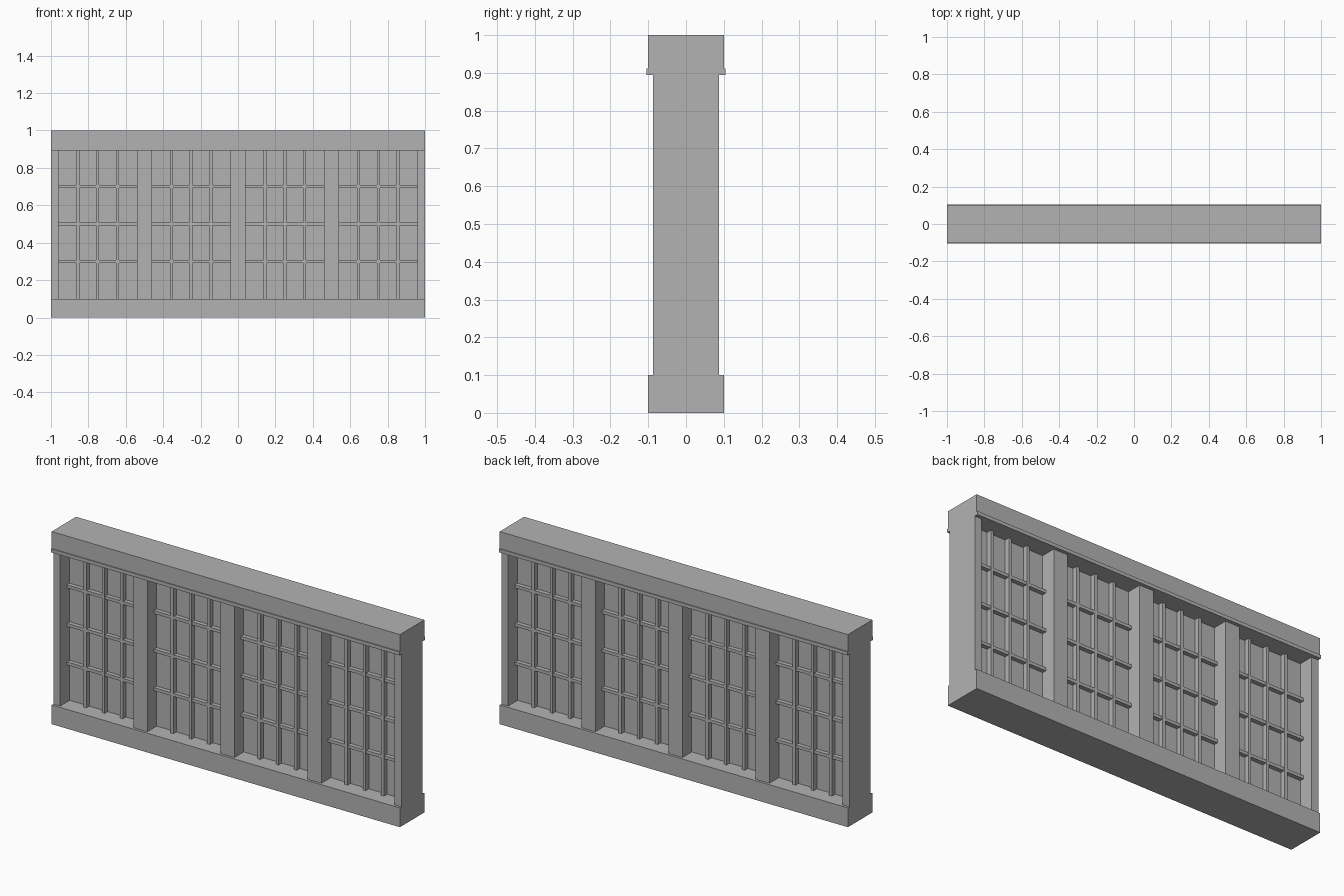
import bpy

cube = bpy.data.objects.get("Cube")
if cube:
    bpy.data.objects.remove(cube, do_unlink=True)

# Single plain grey
grey = bpy.data.materials.new("plain_grey")
grey.use_nodes = True
colour = (0.45, 0.45, 0.45, 1)
grey.diffuse_color = colour
grey.node_tree.nodes["Principled BSDF"].inputs["Base Color"].default_value = colour


def box(name, x, z, depth, y=0):
    """Box spanning the x and z ranges, with the given depth centred on y."""
    bpy.ops.mesh.primitive_cube_add(size=1, location=(sum(x) / 2, y, sum(z) / 2))
    ob = bpy.context.object
    ob.name = name
    ob.scale = (x[1] - x[0], depth, z[1] - z[0])
    bpy.ops.object.transform_apply(location=False, rotation=False, scale=True)
    ob.data.materials.append(grey)
    return ob


FULL = (-1, 1)
BOTTOM, TOP = 0.1, 0.9
PANEL = 0.02      # thickness of the recessed panel
BAR = 0.016       # face width of the glazing bars
POST = 0.08       # width of the posts

# Sill, header and the thin lip under the header
box("base_sill", FULL, (0, BOTTOM), 0.2)
box("top_header", FULL, (TOP, 1), 0.2)
box("header_lip", FULL, (0.894, 0.912), 0.21)

# Recessed panel
box("window_panel", (-0.99, 0.99), (BOTTOM, TOP), PANEL)

# Posts, half width at both ends
for i in range(5):
    x = -1 + i * 0.5
    span = (max(x - POST / 2, -1), min(x + POST / 2, 1))
    box(f"post_{i + 1}", span, (BOTTOM, TOP), 0.174)

# Glazing bars on both faces of each bay
for bay in range(4):
    mid = -0.75 + bay * 0.5
    half = 0.25 - POST / 2
    for i in (-1, 0, 1):
        x = mid + i * half / 2
        box(f"upright_bar_{bay + 1}", (x - BAR / 2, x + BAR / 2), (BOTTOM, TOP), PANEL + 0.05)
        z = 0.5 + i * 0.2
        box(f"cross_bar_{bay + 1}", (mid - half, mid + half), (z - BAR / 2, z + BAR / 2), PANEL + 0.044)
